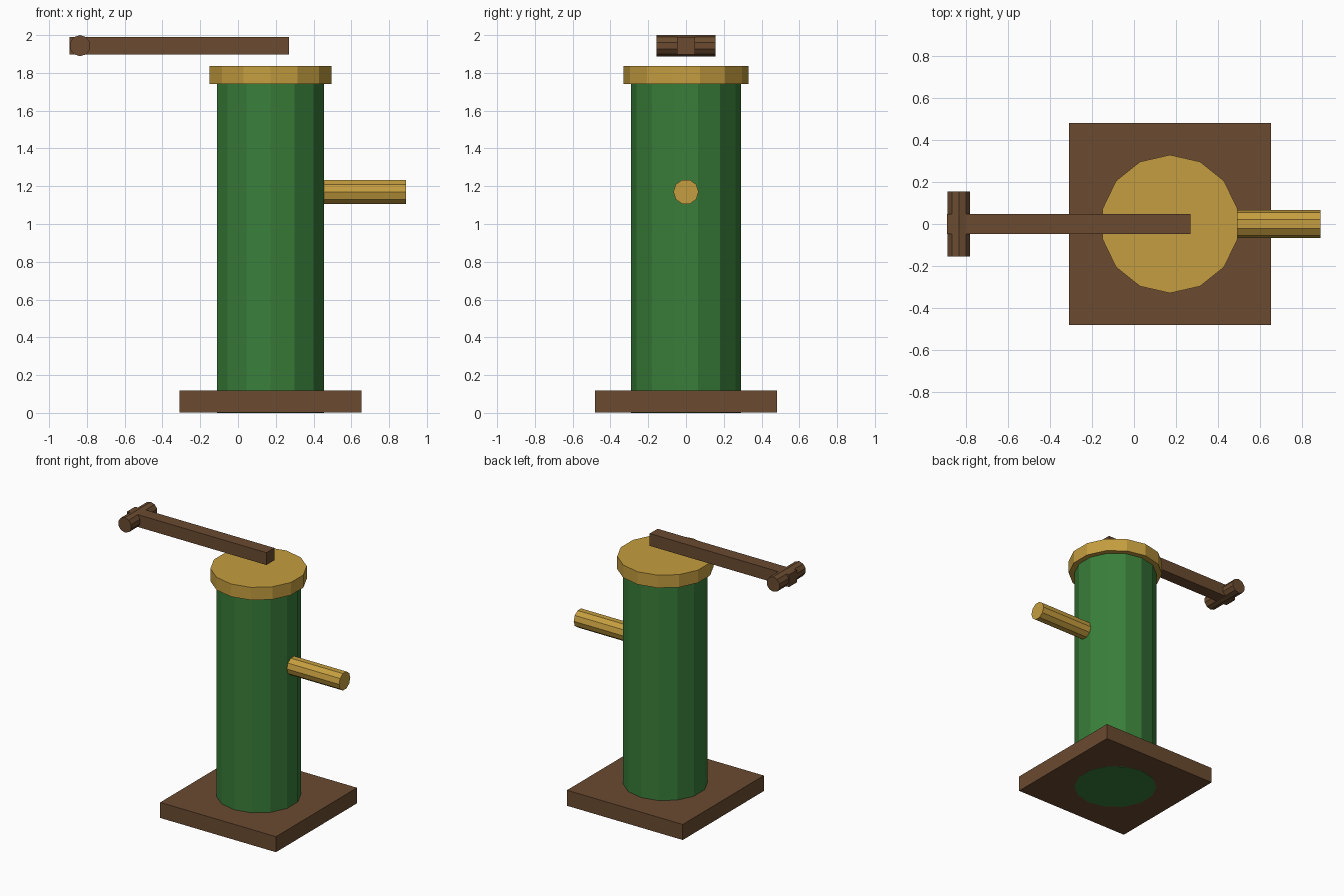
import bpy, math
from mathutils import Vector

if "Cube" in bpy.data.objects:
    bpy.data.objects.remove(bpy.data.objects["Cube"])


def colour(name, rgb):
    m = bpy.data.materials.new(name)
    m.diffuse_color = (*rgb, 1)
    m.use_nodes = True
    m.node_tree.nodes["Principled BSDF"].inputs["Base Color"].default_value = m.diffuse_color
    return m


WOOD = colour("brown wood", (0.145, 0.070, 0.030))
GREEN = colour("green paint", (0.041, 0.208, 0.042))
BRASS = colour("brass", (0.560, 0.340, 0.050))


def make(name, verts, faces, mat):
    mesh = bpy.data.meshes.new(name)
    mesh.from_pydata(verts, [], faces)
    mesh.materials.append(mat)
    ob = bpy.data.objects.new(name, mesh)
    bpy.context.collection.objects.link(ob)
    return ob


def prism(name, start, end, u, v, sides, radius, mat):
    """Flat-sided rod from start to end; u x v points along it, one corner on v."""
    u, v = Vector(u), Vector(v)
    ring = []
    for i in range(sides):
        a = math.pi / 2 + 2 * math.pi * i / sides
        ring.append(radius * (u * math.cos(a) + v * math.sin(a)))
    verts = [Vector(start) + p for p in ring] + [Vector(end) + p for p in ring]
    faces = [(i, (i + 1) % sides, sides + (i + 1) % sides, sides + i) for i in range(sides)]
    faces += [tuple(reversed(range(sides))), tuple(range(sides, 2 * sides))]
    return make(name, verts, faces, mat)


def box(name, lo, hi, mat):
    verts = [(x, y, z) for z in (lo[2], hi[2])
             for x, y in ((lo[0], lo[1]), (hi[0], lo[1]), (hi[0], hi[1]), (lo[0], hi[1]))]
    faces = [(3, 2, 1, 0), (4, 5, 6, 7)]
    faces += [(i, (i + 1) % 4, 4 + (i + 1) % 4, 4 + i) for i in range(4)]
    return make(name, verts, faces, mat)


X, Y, Z = (1, 0, 0), (0, 1, 0), (0, 0, 1)
CX = 0.172  # column axis

# Square foot, with the column showing flush underneath
box("base_plate", (CX - 0.483, -0.483, 0.001), (CX + 0.483, 0.483, 0.118), WOOD)

# Column and its cap
prism("column", (CX, 0, 0), (CX, 0, 1.75), X, Y, 14, 0.29, GREEN)
prism("cap", (CX, 0, 1.74), (CX, 0, 1.836), X, Y, 14, 0.33, BRASS)

# Spout on the right
prism("spout", (0.42, 0, 1.17), (0.89, 0, 1.17), (0, 0, -1), Y, 10, 0.067, BRASS)

# Lever and its cross grip
box("lever_arm", (-0.892, -0.047, 1.897), (0.27, 0.047, 1.99), WOOD)
prism("lever_grip", (-0.836, -0.155, 1.944), (-0.836, 0.155, 1.944), (-1, 0, 0), Z, 10, 0.056, WOOD)
